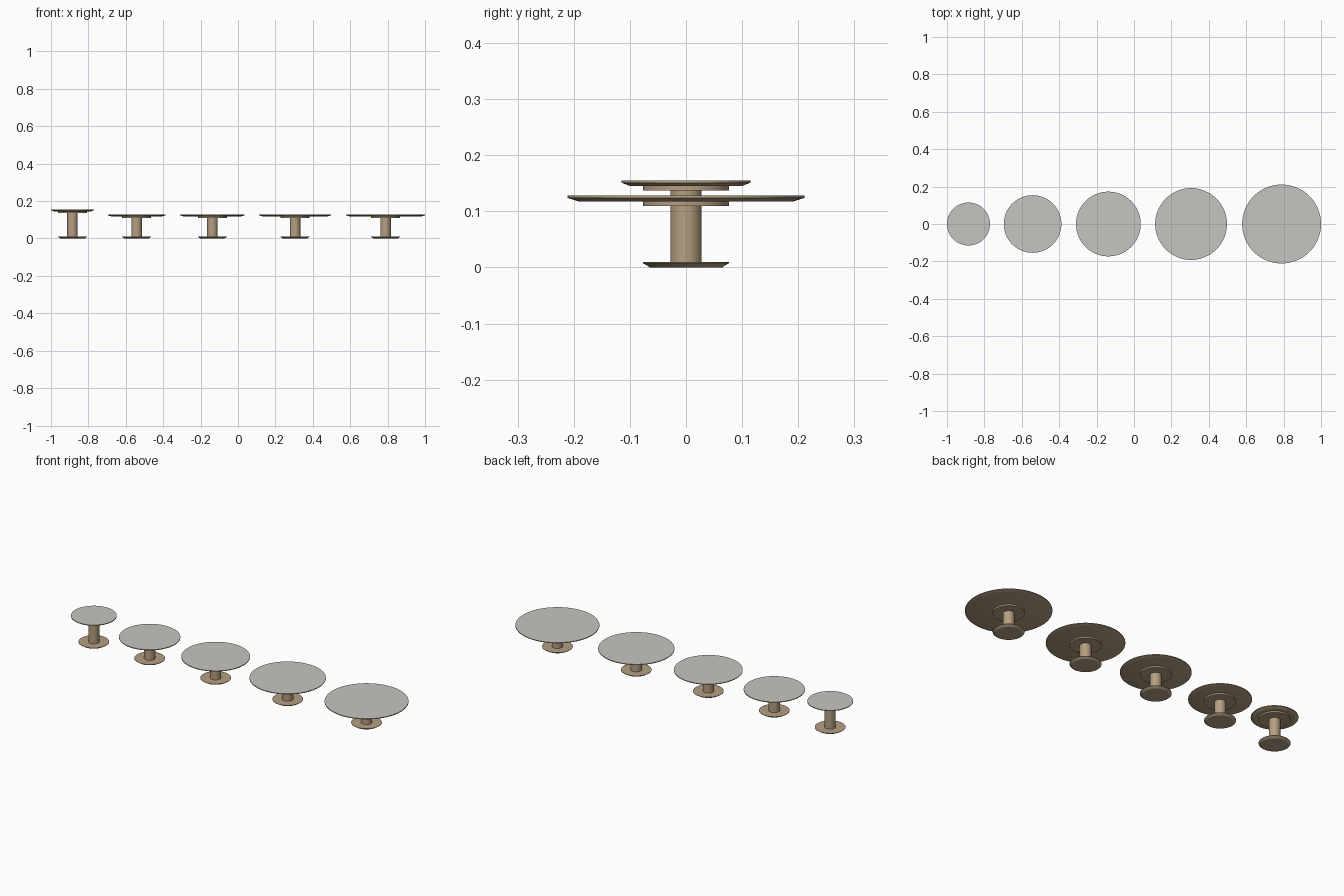
import bpy, bmesh, math

cube = bpy.data.objects.get("Cube")
if cube:
    bpy.data.objects.remove(cube)

SIDES = 64


def material(name, rgb):
    mat = bpy.data.materials.new(name)
    mat.use_nodes = True
    mat.diffuse_color = (*rgb, 1)
    mat.node_tree.nodes["Principled BSDF"].inputs["Base Color"].default_value = (*rgb, 1)
    return mat


tan = material("warm tan", (0.46, 0.345, 0.222))
grey = material("pale grey", (0.57, 0.56, 0.53))


def turned(name, x, profile, top_material=tan):
    """Solid of revolution from (radius, height) pairs, listed bottom to top."""
    bm = bmesh.new()
    rings = []
    for r, z in profile:
        angles = [2 * math.pi * i / SIDES for i in range(SIDES)]
        rings.append([bm.verts.new((r * math.cos(a), r * math.sin(a), z)) for a in angles])
    for low, high in zip(rings, rings[1:]):
        for i in range(SIDES):
            j = (i + 1) % SIDES
            bm.faces.new((low[i], low[j], high[j], high[i]))
    bm.faces.new(rings[0][::-1])
    bm.faces.new(rings[-1]).material_index = 1
    mesh = bpy.data.meshes.new(name)
    bm.to_mesh(mesh)
    bm.free()
    mesh.materials.append(tan)
    mesh.materials.append(top_material)
    obj = bpy.data.objects.new(name, mesh)
    obj.location.x = x
    bpy.context.collection.objects.link(obj)
    bpy.ops.object.select_all(action="DESELECT")
    obj.select_set(True)
    bpy.context.view_layer.objects.active = obj
    bpy.ops.object.shade_smooth_by_angle(angle=math.radians(20))
    return obj


def table(label, x, radius, height, bevel):
    under = height - 0.010      # underside of the tabletop
    plate = under - 0.008       # underside of the mounting plate
    turned(label + "_base", x, [(0.064, 0), (0.077, 0.008), (0.077, 0.010)])
    turned(label + "_column", x, [(0.028, 0.010), (0.028, plate)])
    turned(label + "_mounting_plate", x, [(0.077, plate), (0.077, under)])
    turned(label + "_tabletop", x,
           [(radius - bevel, under), (radius, height - 0.004), (radius, height)], grey)


# Row of round tables, smallest (and tallest) to largest
table("tall_table", -0.885, 0.115, 0.155, 0.016)
table("small_table", -0.542, 0.154, 0.128, 0.019)
table("medium_table", -0.137, 0.173, 0.128, 0.019)
table("large_table", 0.305, 0.192, 0.128, 0.019)
table("largest_table", 0.789, 0.211, 0.128, 0.019)
